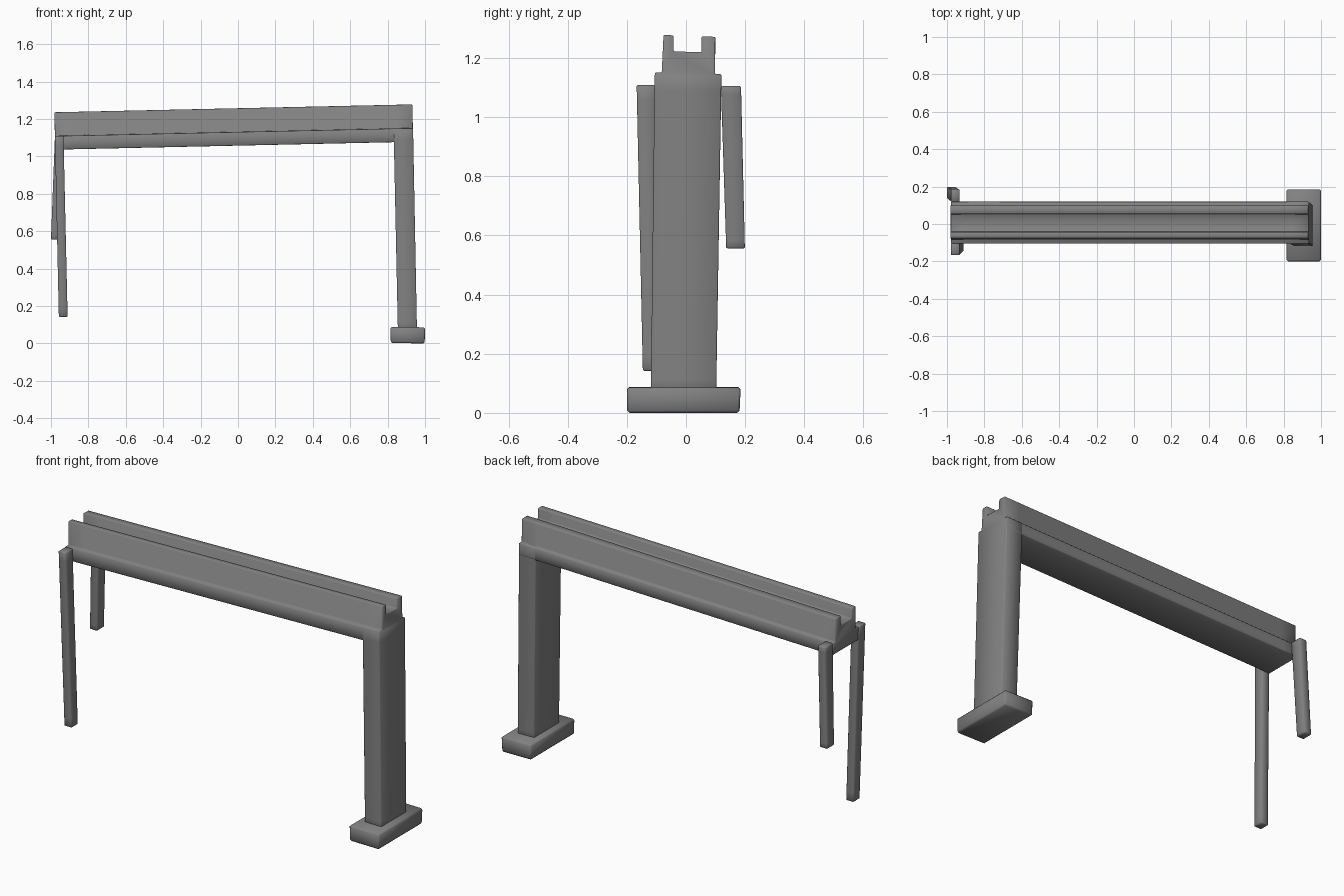
import bpy, bmesh
from mathutils import Vector

if "Cube" in bpy.data.objects:
    bpy.data.objects.remove(bpy.data.objects["Cube"])

grey = bpy.data.materials.new("dark_grey")
grey.diffuse_color = (0.22, 0.22, 0.22, 1.0)
grey.use_nodes = True
grey.node_tree.nodes["Principled BSDF"].inputs["Base Color"].default_value = grey.diffuse_color


def loft(name, start, end, bevel=0.004, steps=(0, 0.05, 0.95, 1)):
    """Skin from one point ring to another, cap, chamfer and shade fully smooth."""
    bm = bmesh.new()
    loops = [[bm.verts.new(Vector(p).lerp(Vector(q), t)) for p, q in zip(start, end)]
             for t in steps]
    n = len(start)
    for a, b in zip(loops, loops[1:]):
        for i in range(n):
            j = (i + 1) % n
            bm.faces.new((a[i], a[j], b[j], b[i]))
    bm.faces.new(loops[0])
    bm.faces.new(loops[-1])
    bmesh.ops.recalc_face_normals(bm, faces=bm.faces)
    for f in bm.faces:
        f.smooth = True
    me = bpy.data.meshes.new(name)
    bm.to_mesh(me)
    bm.free()
    me.materials.append(grey)
    ob = bpy.data.objects.new(name, me)
    bpy.context.collection.objects.link(ob)
    mod = ob.modifiers.new("chamfer", 'BEVEL')
    mod.width = bevel
    mod.segments = 1
    return ob


def rect(x0, x1, y0, y1, z, slope=0.0):
    """Horizontal rectangle, optionally rising along x."""
    dz = slope * (x1 - x0)
    return [(x0, y0, z), (x1, y0, z + dz), (x1, y1, z + dz), (x0, y1, z)]


# Sloping stepped beam with a channel along its top: (y, z) profile at right end
SLOPE = 0.022
profile = [(-0.105, 1.078), (-0.105, 1.151), (-0.082, 1.151), (-0.076, 1.278),
           (-0.042, 1.276), (-0.042, 1.222), (0.053, 1.219), (0.053, 1.273),
           (0.099, 1.271), (0.098, 1.145), (0.119, 1.144), (0.119, 1.078)]


def beam_ring(x):
    return [(x - SLOPE * (z - 1.15), y, z + SLOPE * (x - 0.93)) for y, z in profile]


loft("channel_beam", beam_ring(-0.979), beam_ring(0.935), 0.003)

# Wide column under the right end, leaning slightly
loft("column", rect(0.855, 0.957, -0.119, 0.102, 0.06),
     rect(0.832, 0.936, -0.106, 0.120, 1.143, SLOPE))

# Foot block
loft("foot", rect(0.817, 0.998, -0.199, 0.181, 0.002, -0.01),
     rect(0.815, 1.0, -0.2, 0.185, 0.088, -0.01), 0.008, (0, 1))

# Thin legs clasping the left end of the beam
loft("front_leg", rect(-0.958, -0.911, -0.146, -0.09, 0.142),
     rect(-0.979, -0.933, -0.167, -0.104, 1.108))
loft("back_leg", rect(-1.0, -0.954, 0.136, 0.199, 0.556),
     rect(-0.979, -0.933, 0.118, 0.186, 1.105))
